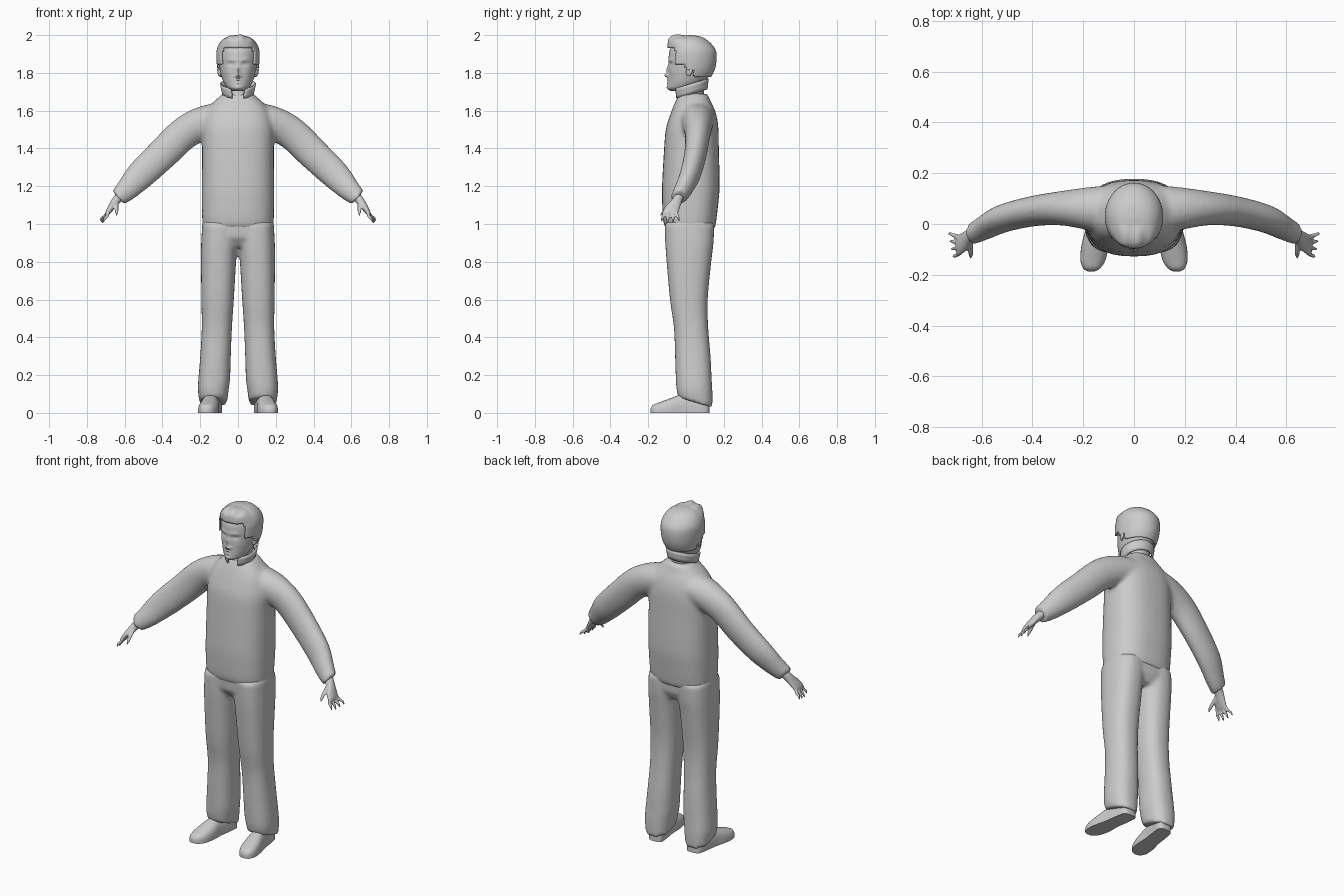
import bpy, bmesh, math
from mathutils import Vector

if "Cube" in bpy.data.objects:
    bpy.data.objects.remove(bpy.data.objects["Cube"])

grey = bpy.data.materials.new("plain grey")
grey.use_nodes = True
grey.diffuse_color = (0.6, 0.6, 0.6, 1)
grey.node_tree.nodes["Principled BSDF"].inputs["Base Color"].default_value = (0.6, 0.6, 0.6, 1)


def refine(rows, steps):
    """Catmull-Rom interpolation through rows of numbers."""
    out = []
    for i in range(len(rows) - 1):
        quad = [rows[max(i - 1, 0)], rows[i], rows[i + 1], rows[min(i + 2, len(rows) - 1)]]
        for k in range(steps):
            t = k / steps
            out.append([b + 0.5 * t * (c - a + t * (2*a - 5*b + 4*c - d + t * (3 * (b - c) + d - a)))
                        for a, b, c, d in zip(*quad)])
    return out + [list(rows[-1])]


def loft(bm, rings, caps=True):
    loops = [[bm.verts.new(p) for p in ring] for ring in rings]
    n = len(loops[0])
    for a, b in zip(loops, loops[1:]):
        for i in range(n):
            j = (i + 1) % n
            bm.faces.new((a[i], a[j], b[j], b[i]))
    if caps:
        bm.faces.new(loops[0])
        bm.faces.new(loops[-1])


def spow(v, e):
    return math.copysign(abs(v) ** e, v)


def stack(rows, n=32, power=2.0, side=1):
    """Horizontal rings from rows of z, x min, x max, y front, y back."""
    rings = []
    for z, x0, x1, y0, y1 in rows:
        rings.append([])
        for k in range(n):
            a = math.tau * k / n
            rings[-1].append(Vector((
                side * ((x0 + x1) / 2 + (x1 - x0) / 2 * spow(math.cos(a), 2 / power)),
                (y0 + y1) / 2 + (y1 - y0) / 2 * spow(math.sin(a), 2 / power), z)))
    return rings


def tube(bm, rows, side, n=20):
    """Limb from rows of x, y, z, thickness radius, y radius."""
    rings = []
    for i, (x, y, z, r, ry) in enumerate(rows):
        p, q = rows[max(i - 1, 0)], rows[min(i + 1, len(rows) - 1)]
        d = Vector((q[0] - p[0], 0, q[2] - p[2])).normalized()
        rings.append([])
        for k in range(n):
            a = math.tau * k / n
            c, s = r * math.cos(a), ry * math.sin(a)
            rings[-1].append((side * (x - d.z * c), y + s, z + d.x * c))
    loft(bm, rings)


def finish(name, bm, voxel=0.0, thick=0.0, angle=50):
    bmesh.ops.recalc_face_normals(bm, faces=bm.faces[:])
    mesh = bpy.data.meshes.new(name)
    bm.to_mesh(mesh)
    bm.free()
    mesh.materials.append(grey)
    ob = bpy.data.objects.new(name, mesh)
    bpy.context.collection.objects.link(ob)
    bpy.ops.object.select_all(action="DESELECT")
    ob.select_set(True)
    bpy.context.view_layer.objects.active = ob
    bpy.ops.object.shade_smooth_by_angle(angle=math.radians(angle))
    if voxel:
        m = ob.modifiers.new("Blend", "REMESH")
        m.mode, m.voxel_size, m.use_smooth_shade = "VOXEL", voxel, True
        m = ob.modifiers.new("Soften", "SMOOTH")
        m.factor, m.iterations = 0.5, 6
    if thick:
        m = ob.modifiers.new("Thickness", "SOLIDIFY")
        m.thickness, m.offset = thick, 0
    return ob


# Jacket: torso and both sleeves blended together
bm = bmesh.new()
torso = [(0.97, .178, -.095, .148), (1.0, .188, -.118, .158), (1.1, .192, -.126, .170),
         (1.2, .192, -.127, .178), (1.4, .190, -.116, .174), (1.5, .190, -.107, .172),
         (1.56, .18, -.09, .165), (1.61, .16, -.072, .15), (1.65, .125, -.055, .13),
         (1.69, .08, -.035, .115)]
loft(bm, stack(refine([(z, -w, w, f, b) for z, w, f, b in torso], 3), power=2.5))
sleeve = refine([(.08, .055, 1.56, .085, .1), (.18, .06, 1.535, .09, .085),
                 (.285, .062, 1.48, .088, .068), (.4, .05, 1.37, .085, .06),
                 (.515, .022, 1.26, .078, .056), (.585, -.012, 1.185, .062, .05),
                 (.635, -.038, 1.14, .048, .044)], 4)
for s in (1, -1):
    tube(bm, sleeve, s)
finish("jacket", bm, voxel=.011)

# Trousers: pelvis and both legs
bm = bmesh.new()
pelvis = [(.88, .12, -.07, .12), (.93, .185, -.107, .145), (1.03, .185, -.112, .15)]
loft(bm, stack([(z, -w, w, f, b) for z, w, f, b in pelvis], power=2.5))
leg = refine([(1.0, .0, .19, -.112, .15), (.9, .002, .195, -.11, .146), (.8, .01, .196, -.103, .134),
              (.6, .022, .194, -.085, .115), (.45, .032, .192, -.064, .118),
              (.3, .038, .2, -.058, .13), (.18, .042, .21, -.054, .136),
              (.12, .05, .212, -.05, .14), (.07, .058, .204, -.042, .14)], 4)
for s in (1, -1):
    rings = stack(leg, power=2.4, side=s)
    for ring in rings:
        for p in ring:
            p.z -= .3 * p.y * max(0, 1 - (p.z - .07) / .06)
    loft(bm, rings)
finish("trousers", bm, voxel=.011)

# Shoes: flat-soled lofts from heel to toe
shoe = refine([(.125, .02, .05), (.11, .042, .08), (.05, .046, .09), (-.02, .046, .098),
               (-.08, .053, .078), (-.14, .05, .056), (-.175, .033, .042), (-.187, .012, .022)], 3)
for s, label in ((1, "left"), (-1, "right")):
    bm = bmesh.new()
    rings = []
    for y, w, h in shoe:
        cx = .125 + (.12 - y) * .14
        angles = [math.pi * k / 14 for k in range(15)]
        rings.append([(s * (cx + w * spow(math.cos(a), .8)), y,
                       .012 + (h - .012) * math.sin(a) ** .8) for a in angles])
        rings[-1] += [(s * (cx - w), y, 0), (s * (cx + w), y, 0)]
    loft(bm, rings)
    finish(label + "_shoe", bm)

# Hands: palm, four fingers and a thumb
for s, label in ((1, "left"), (-1, "right")):
    bm = bmesh.new()
    tube(bm, refine([(.60, -.025, 1.17, .028, .028), (.64, -.045, 1.13, .024, .028),
                     (.668, -.07, 1.092, .019, .04), (.69, -.083, 1.06, .013, .042),
                     (.696, -.086, 1.05, .006, .036)], 3), s)
    for i in range(4):
        u = i - 1.5
        drop = .008 * abs(u - .3)
        y = -.083 - .019 * u
        tube(bm, [(.682, y, 1.075, .009, .01), (.705 - .004 * i, y - .006 * u, 1.04, .010, .0095),
                  (.722 - .005 * i, y - .01 * u, 1.018 + drop, .008, .008),
                  (.731 - .006 * i, y - .012 * u, 1.0 + drop, .004, .004)], s, 8)
    tube(bm, [(.645, -.065, 1.115, .013, .016), (.643, -.1, 1.085, .012, .014),
              (.642, -.122, 1.062, .010, .010), (.643, -.134, 1.044, .004, .005)], s, 8)
    finish(label + "_hand", bm, voxel=.005)

# Neck
bm = bmesh.new()
loft(bm, stack([(1.58, -.066, .066, -.045, .09), (1.66, -.066, .066, -.044, .09),
                (1.70, -.064, .064, -.034, .095), (1.79, -.066, .066, -.025, .11)]))
finish("neck", bm)

# Head: lofted skull with sculpted bumps for the features
skull = [(1.705, .028, -.082, .02), (1.72, .056, -.096, .06), (1.75, .076, -.095, .098),
         (1.79, .09, -.092, .125), (1.83, .098, -.092, .143), (1.88, .102, -.092, .15),
         (1.92, .1, -.086, .144), (1.955, .084, -.064, .115), (1.978, .055, -.035, .08),
         (1.987, .015, .01, .035)]
skull = refine([(z, -w, w, f, b) for z, w, f, b in skull], 6)
bumps = [(0, 1.786, .011, .011, -.021), (0, 1.815, .009, .022, -.012), (.016, 1.782, .007, .007, -.008),
         (.037, 1.846, .017, .01, .012), (.037, 1.842, .011, .006, -.005), (.034, 1.868, .026, .008, -.006),
         (0, 1.762, .02, .005, -.007), (0, 1.746, .017, .005, -.007), (0, 1.722, .02, .012, -.006),
         (.055, 1.80, .018, .02, -.003)]
bm = bmesh.new()
loft(bm, stack(skull, n=72))
for v in bm.verts:
    if v.co.y < 0:
        x, z = v.co.x, v.co.z
        for bx, bz, sx, sz, dy in bumps:
            v.co.y += dy * math.exp(-((abs(x) - bx) / sx) ** 2 - ((z - bz) / sz) ** 2)
finish("head", bm)

# Hair: cap cut along the hairline, with a swept tuft at the front
bm = bmesh.new()
loft(bm, stack(skull, n=72))
bmesh.ops.recalc_face_normals(bm, faces=bm.faces[:])


def hairline(y):
    return 1.928 if y < -.05 else 1.85 if y < 0 else 1.815 if y < .04 else 1.78


bald = [f for f in bm.faces if f.calc_center_median().z < hairline(f.calc_center_median().y)]
bmesh.ops.delete(bm, geom=bald, context="FACES")
bm.normal_update()
for v, n in [(v, v.normal.copy()) for v in bm.verts]:
    v.co += n * .008
    front = max(0, min(1, -v.co.y / .06)) * max(0, min(1, (v.co.z - 1.925) / .03))
    v.co.y -= .016 * front
    v.co.z += front * (.017 + .005 * math.sin(v.co.x * 110))
    v.co.z = min(v.co.z, 2.0)
finish("hair", bm, thick=.009)

# Ears
for s, label in ((1, "left"), (-1, "right")):
    bm = bmesh.new()
    bmesh.ops.create_uvsphere(bm, u_segments=16, v_segments=10, radius=1)
    for v in bm.verts:
        x, y, z = v.co
        v.co = (s * (.098 + .01 * x + .007 * y), .018 + .018 * y + .005 * z, 1.815 + .032 * z)
    finish(label + "_ear", bm)

# Collar: flared stand-up band, open at the front and higher at the back
bm = bmesh.new()
strips = []
for level in range(4):
    t = level / 3
    row = []
    for k in range(33):
        a = math.radians(-90 + 22 + 316 * k / 32)
        x, y = (.08 + .012 * t) * math.cos(a), .028 + (.082 + .006 * t) * math.sin(a)
        row.append(bm.verts.new((x, y, 1.662 + .3 * (y + .06) + .055 * t)))
    strips.append(row)
for a, b in zip(strips, strips[1:]):
    for i in range(32):
        bm.faces.new((a[i], a[i + 1], b[i + 1], b[i]))
finish("collar", bm, thick=.008)
